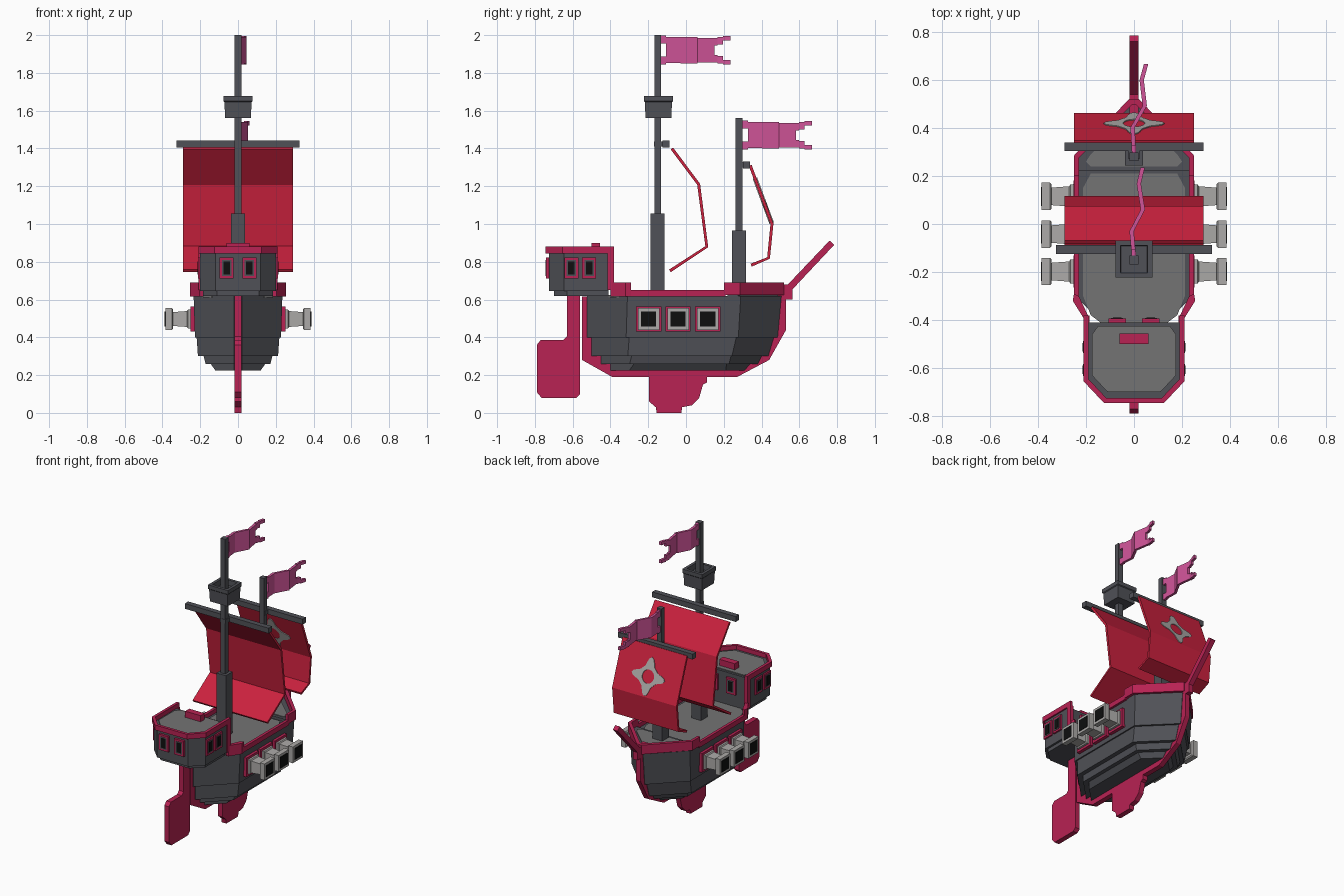
import bpy, bmesh, math
from mathutils import Vector

if "Cube" in bpy.data.objects:
    bpy.data.objects.remove(bpy.data.objects["Cube"])


def material(name, r, g, b):
    m = bpy.data.materials.new(name)
    lin = [((c / 255 + 0.055) / 1.055) ** 2.4 for c in (r, g, b)]
    m.diffuse_color = (*lin, 1)
    m.use_nodes = True
    m.node_tree.nodes["Principled BSDF"].inputs["Base Color"].default_value = m.diffuse_color
    return m


DARK = material("dark_grey", 80, 81, 87)
DECK = material("deck_grey", 116, 116, 116)
CRIMSON = material("crimson", 184, 34, 83)
RED = material("sail_red", 203, 33, 62)
PINK = material("flag_pink", 208, 84, 152)
PALE = material("pale_grey", 172, 170, 168)
BLACK = material("black", 14, 15, 15)


def loft(name, stacks, mat):
    """Each stack is a list of matching loops, skinned and capped at both ends."""
    bm = bmesh.new()
    for loops in stacks:
        rows = [[bm.verts.new(p) for p in loop] for loop in loops]
        n = len(rows[0])
        for a, b in zip(rows, rows[1:]):
            for i in range(n):
                j = (i + 1) % n
                bm.faces.new((a[i], a[j], b[j], b[i]))
        bm.faces.new(rows[0][::-1])
        bm.faces.new(rows[-1])
    bmesh.ops.recalc_face_normals(bm, faces=bm.faces)
    me = bpy.data.meshes.new(name)
    bm.to_mesh(me)
    bm.free()
    me.materials.append(mat)
    ob = bpy.data.objects.new(name, me)
    bpy.context.collection.objects.link(ob)
    return ob


def along_z(u, v, w): return (u, v, w)
def along_x(u, v, w): return (w, u, v)


def prism(name, polys, a, b, mat, place=along_z):
    return loft(name, [[[place(u, v, w) for u, v in p] for w in (a, b)] for p in polys], mat)


def box(name, x0, x1, y0, y1, z0, z1, mat):
    return prism(name, [[(x0, y0), (x1, y0), (x1, y1), (x0, y1)]], z0, z1, mat)


def both(half):
    """Close a right-hand outline with its mirror image."""
    return half + [(-x, y) for x, y in reversed(half)]


def flip(poly): return [(-x, y) for x, y in poly]


def rail(name, outer, inner, z0, z1):
    return prism(name, [both(outer) + both(inner)[::-1]], z0, z1, CRIMSON)


# --- hull: stacked layers pointed at bow and stern
def hull_loop(w, y0, y1, z):
    k = w - 0.02
    return [(x, y, z) for x, y in both([(0.02, y0), (w, y0 + k), (w, y1 - k), (0.02, y1)])]


for i, (z0, z1, w0, w1, s, e0, e1) in enumerate([
        (0.40, 0.62, 0.228, 0.235, -0.525, 0.485, 0.505),
        (0.30, 0.40, 0.212, 0.219, -0.50, 0.435, 0.465),
        (0.26, 0.30, 0.172, 0.182, -0.45, 0.38, 0.40),
        (0.225, 0.26, 0.12, 0.145, -0.40, 0.31, 0.34)]):
    loft("hull_layer_%d" % i, [[hull_loop(w0, s, e0, z0), hull_loop(w1, s, e1, z1)]], DARK)

# --- keel, fin and rudder on the centre line
T = 0.018
prism("keel", [[(-0.55, 0.615), (-0.55, 0.28), (-0.39, 0.19), (0.27, 0.19), (0.44, 0.28),
                (0.53, 0.44), (0.53, 0.6), (0.565, 0.6), (0.565, 0.68), (0.45, 0.68), (0.45, 0.615)]],
      -T, T, CRIMSON, along_x)
prism("keel_fin", [[(-0.195, 0.21), (-0.195, 0.06), (-0.16, 0.03), (-0.155, 0), (-0.025, 0), (-0.02, 0.03),
                    (0.03, 0.04), (0.07, 0.08), (0.09, 0.15), (0.11, 0.16), (0.11, 0.21)]],
      -T, T, CRIMSON, along_x)
prism("rudder", [[(-0.63, 0.63), (-0.63, 0.405), (-0.65, 0.385), (-0.77, 0.385), (-0.79, 0.36),
                  (-0.79, 0.11), (-0.765, 0.08), (-0.58, 0.08), (-0.56, 0.1), (-0.56, 0.63)]],
      -T, T, CRIMSON, along_x)
prism("bowsprit", [[(0.53, 0.67), (0.555, 0.645), (0.785, 0.89), (0.76, 0.912)]], -T, T, CRIMSON, along_x)

# --- decks and rails
prism("main_deck", [both([(0.14, -0.41), (0.18, -0.38), (0.212, -0.30), (0.212, 0.15), (0.18, 0.21)])],
      0.61, 0.625, DECK)
prism("fore_deck_base", [both([(0.232, 0.22), (0.232, 0.275), (0.01, 0.495)])], 0.61, 0.64, DARK)
prism("fore_deck", [both([(0.18, 0.24), (0.2, 0.26), (0.18, 0.29), (0.02, 0.44)])], 0.63, 0.645, DECK)
rail("bow_rail", [(0.25, 0.2), (0.25, 0.285), (0.02, 0.52)], [(0.23, 0.2), (0.23, 0.275), (0.01, 0.495)], 0.625, 0.69)
side = [(0.23, -0.31), (0.25, -0.31), (0.25, 0.21), (0.23, 0.21)]
prism("side_rails", [side, flip(side)], 0.615, 0.65, CRIMSON)
step = [(0.185, -0.395), (0.205, -0.40), (0.255, -0.32), (0.25, -0.29), (0.23, -0.30)]
prism("stern_rail_steps", [step, flip(step)], 0.615, 0.69, CRIMSON)

# --- stern cabin
cabin = both([(0.2, -0.41), (0.2, -0.645), (0.12, -0.725)])
prism("cabin", [cabin], 0.645, 0.85, DARK)
prism("cabin_base", [both([(0.185, -0.41), (0.185, -0.63), (0.11, -0.70)])], 0.62, 0.65, DARK)
prism("cabin_deck", [both([(0.15, -0.425), (0.175, -0.46), (0.175, -0.63), (0.11, -0.70)])], 0.845, 0.857, DECK)
rail("cabin_rail", [(0.21, -0.38), (0.21, -0.655), (0.125, -0.745)],
     [(0.19, -0.38), (0.19, -0.645), (0.115, -0.725)], 0.845, 0.88)
post = [(0.185, -0.415), (0.21, -0.415), (0.21, -0.38), (0.185, -0.38)]
prism("cabin_corner_posts", [post, flip(post)], 0.65, 0.85, CRIMSON)
box("cabin_chest", -0.06, 0.06, -0.5, -0.455, 0.85, 0.9, CRIMSON)


def rect(c, d, w, h):
    return [(c - w, d - h), (c + w, d - h), (c + w, d + h), (c - w, d + h)]


# --- cabin windows: frame, inner frame, dark pane
def window(name, c, place):
    for part, w, h, d, m in (("frame", 0.037, 0.055, 0.016, CRIMSON),
                             ("inset", 0.025, 0.042, 0.018, DARK), ("pane", 0.017, 0.034, 0.020, BLACK)):
        prism(name + "_" + part, [rect(c, 0.767, w, h)], -0.01, d, m, place)


for s, tag in ((1, "right"), (-1, "left")):
    window("stern_window_" + tag, s * 0.06, lambda u, v, w: (u, -0.725 - w, v))
    window("front_window_" + tag, s * 0.07, lambda u, v, w: (u, -0.41 + w, v))
    for i, c in enumerate((-0.607, -0.513)):
        window("side_window_%s_%d" % (tag, i), c, lambda u, v, w, s=s: (s * (0.195 + w), u, v))

    # --- cannons with ports
    for i, y in enumerate((-0.198, -0.042, 0.115)):
        name = "cannon_%s_%d_" % (tag, i)

        def sq(x, h, y=y, s=s):
            return [(s * x, a, b) for a, b in rect(y, 0.497, h, h)]
        loft(name + "port", [[sq(0.21, 0.067), sq(0.252, 0.067)]], CRIMSON)
        loft(name + "barrel", [[sq(0.22, 0.052), sq(0.265, 0.05), sq(0.27, 0.042), sq(0.35, 0.036)]], PALE)
        loft(name + "muzzle", [[sq(0.343, 0.05), sq(0.35, 0.057), sq(0.385, 0.057)]], PALE)
        loft(name + "bore", [[sq(0.38, 0.04), sq(0.388, 0.04)]], BLACK)


# --- masts, yards and lookout
def mast(name, y, z0, zb, z1):
    box(name, -T, T, y - T, y + T, z0, z1, DARK)
    box(name + "_foot", -0.037, 0.037, y - 0.037, y + 0.037, z0, zb, DARK)


mast("main_mast", -0.15, 0.62, 1.055, 2.0)
mast("fore_mast", 0.28, 0.63, 0.965, 1.56)
box("main_yard", -0.325, 0.325, -0.125, -0.088, 1.405, 1.442, DARK)
box("main_yard_bracket", -0.037, 0.037, -0.17, -0.10, 1.41, 1.437, DARK).scale.x = 0.6
box("fore_yard", -0.29, 0.29, 0.303, 0.34, 1.295, 1.332, DARK)
box("fore_yard_bracket", -0.022, 0.022, 0.27, 0.32, 1.3, 1.327, DARK)
loft("lookout", [[[(x, y, z) for x, y in rect(0, -0.146, h, h)] for h, z in
                  ((0.068, 1.56), (0.072, 1.645), (0.077, 1.65), (0.077, 1.677), (0.057, 1.677), (0.055, 1.64))]], DARK)


# --- sails: bent sheets swept across the ship
def sail(name, path, half):
    pts = [Vector(p) for p in path]
    left, right = [], []
    for i, p in enumerate(pts):
        d = (pts[min(i + 1, len(pts) - 1)] - pts[max(i - 1, 0)]).normalized()
        n = Vector((-d.y, d.x)) * 0.008
        left.append(tuple(p + n))
        right.append(tuple(p - n))
    prism(name, [left + right[::-1]], -half, half, RED, along_x)


sail("main_sail", [(-0.075, 1.4), (0.067, 1.21), (0.11, 0.88), (-0.085, 0.752)], 0.29)
fore = [(0.34, 1.31), (0.455, 1.0), (0.437, 0.82), (0.345, 0.782)]
sail("fore_sail", fore, 0.25)

# --- spiked ring painted on both faces of the fore sail
top, bend = Vector(fore[0]), Vector(fore[1])
down = (bend - top).normalized()
centre = top.lerp(bend, 0.6)


def on_sail(u, v, w):
    p = centre - down * v + Vector((-down.y, down.x)) * w
    return (u, p.x, p.y)


angles = [math.radians(-90 + 7.5 * i) for i in range(25)]
ring = [((0.072 + 0.055 * abs(math.cos(2 * a)) ** 5) * math.cos(a),
         (0.072 + 0.055 * abs(math.cos(2 * a)) ** 5) * math.sin(a)) for a in angles]
ring += [(0.045 * math.cos(a), 0.045 * math.sin(a)) for a in reversed(angles)]
prism("sail_emblem", [ring, flip(ring)], -0.0125, 0.0125, PALE, on_sail)


# --- waving swallow-tailed flags
def flag(name, dx, dy, dz):
    wave = [(-0.135, 0.0), (-0.03, -0.01), (0.06, 0.037), (0.167, 0.02), (0.24, 0.037)]

    def place(u, v, w):
        for (a, xa), (b, xb) in zip(wave, wave[1:]):
            if u <= b:
                break
        f = (u - a) / (b - a)
        return (xa + (xb - xa) * f + w + dx * (u + 0.135) / 0.375, u + dy, v + dz)
    cells = [(-0.135, -0.105, 1.955, 1.998), (-0.135, -0.105, 1.845, 1.888), (-0.105, -0.03, 1.852, 1.99),
             (-0.03, 0.06, 1.85, 1.99), (0.06, 0.15, 1.855, 1.985), (0.15, 0.167, 1.945, 1.985),
             (0.15, 0.167, 1.855, 1.895), (0.167, 0.195, 1.95, 1.99), (0.167, 0.195, 1.85, 1.89),
             (0.195, 0.235, 1.972, 1.995), (0.195, 0.235, 1.845, 1.868)]
    prism(name, [[(a, c), (b, c), (b, d), (a, d)] for a, b, c, d in cells], -0.009, 0.009, PINK, place)


flag("main_flag", 0.0, 0.0, 0.0)
flag("fore_flag", 0.015, 0.432, -0.45)
